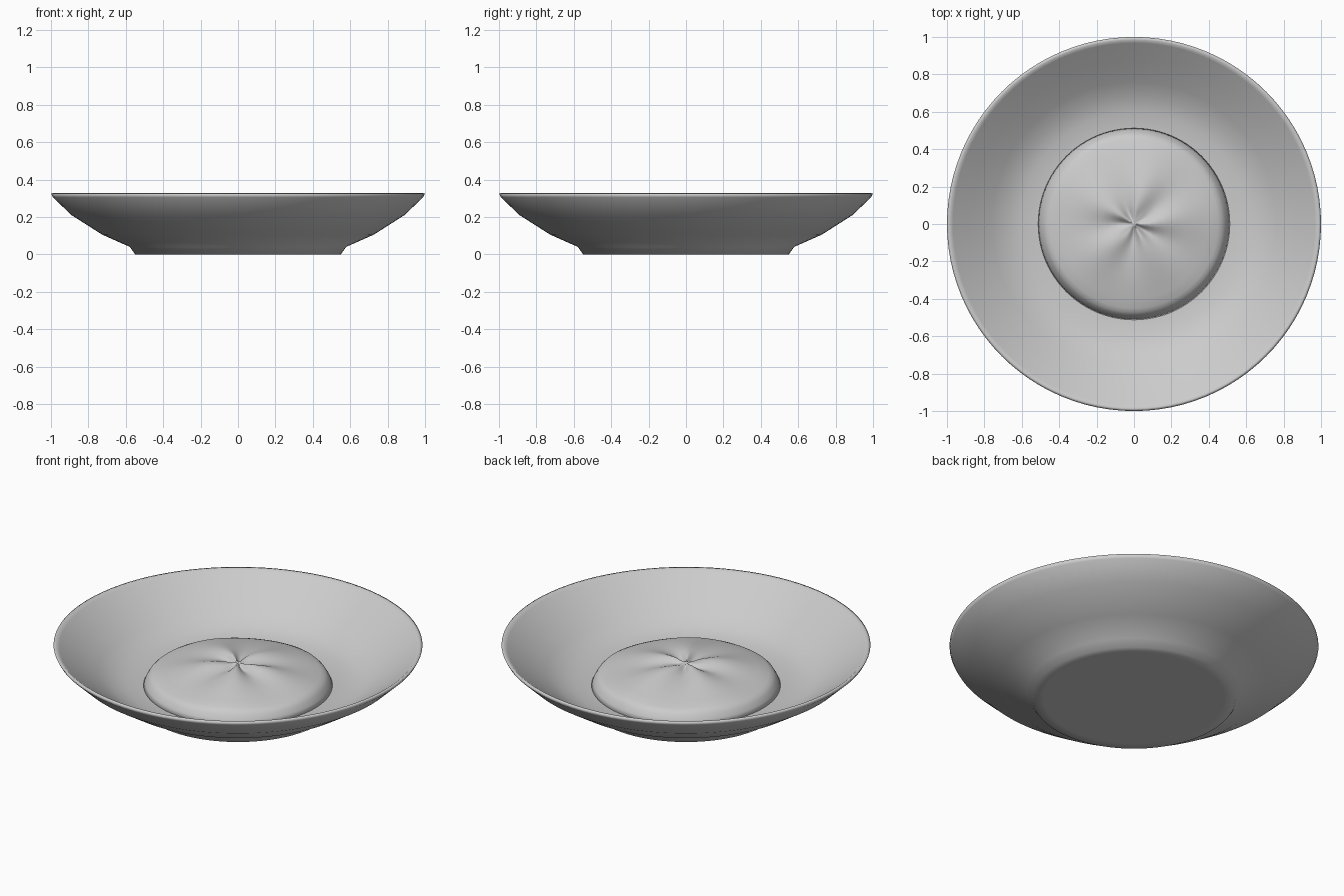
import bpy, bmesh, math

if "Cube" in bpy.data.objects:
    bpy.data.objects.remove(bpy.data.objects["Cube"])

SEG = 96

def make_material(name, rgb):
    m = bpy.data.materials.new(name)
    m.diffuse_color = (*rgb, 1)
    m.use_nodes = True
    m.node_tree.nodes["Principled BSDF"].inputs["Base Color"].default_value = m.diffuse_color
    return m

grey = make_material("plain grey", (0.6, 0.6, 0.6))

def lathe(name, profile, mat, shape=None):
    """Spin (radius, z) points about z; radius 0 ends become poles."""
    bm = bmesh.new()
    rings = []
    for r, z in profile:
        if r == 0:
            rings.append([bm.verts.new((0, 0, z))] * SEG)
            continue
        ring = []
        for i in range(SEG):
            a = 2 * math.pi * i / SEG
            dz = shape(r, a) if shape else 0
            ring.append(bm.verts.new((r * math.cos(a), r * math.sin(a), z + dz)))
        rings.append(ring)
    for lo, hi in zip(rings, rings[1:]):
        for i in range(SEG):
            j = (i + 1) % SEG
            quad = list(dict.fromkeys((lo[i], lo[j], hi[j], hi[i])))
            bm.faces.new(quad)
    bmesh.ops.recalc_face_normals(bm, faces=bm.faces)
    for f in bm.faces:
        f.smooth = True
    me = bpy.data.meshes.new(name)
    bm.to_mesh(me)
    bm.free()
    me.materials.append(mat)
    ob = bpy.data.objects.new(name, me)
    bpy.context.collection.objects.link(ob)
    return ob

# Shallow dish: foot, flared wall, thin rim, then the inside
lathe("dish", [(0, 0), (0.49, 0), (0.55, 0), (0.578, 0.04), (0.725, 0.105),
               (0.89, 0.21), (0.99, 0.305), (1.0, 0.325), (0.985, 0.328),
               (0.968, 0.315), (0.87, 0.245), (0.76, 0.165), (0.68, 0.118),
               (0.60, 0.094), (0.5, 0.083), (0, 0.08)], grey)

# Pinched folds radiating from the middle of the bun
def folds(r, a):
    fade = min(1, r / 0.06)
    broad = math.exp(-((r - 0.14) / 0.16) ** 2)
    near = math.exp(-((r - 0.06) / 0.06) ** 2)
    edge = min(1, max(0, (0.5 - r) / 0.05))
    wave = math.cos(5 * (a - 0.1) + 0.3 * math.sin(a))
    return fade * edge * ((0.003 + 0.010 * broad) * wave
                          + 0.006 * near * math.cos(7 * a + 1))

# Flattened bun with a steep side, resting in the dish
lathe("bun", [(0, 0.075), (0.5, 0.075), (0.513, 0.083), (0.502, 0.108),
              (0.487, 0.133), (0.472, 0.148), (0.45, 0.158), (0.40, 0.171),
              (0.34, 0.186), (0.28, 0.199), (0.23, 0.208), (0.18, 0.215),
              (0.14, 0.218), (0.10, 0.218), (0.07, 0.216), (0.04, 0.214),
              (0.018, 0.218), (0, 0.226)], grey, folds)
